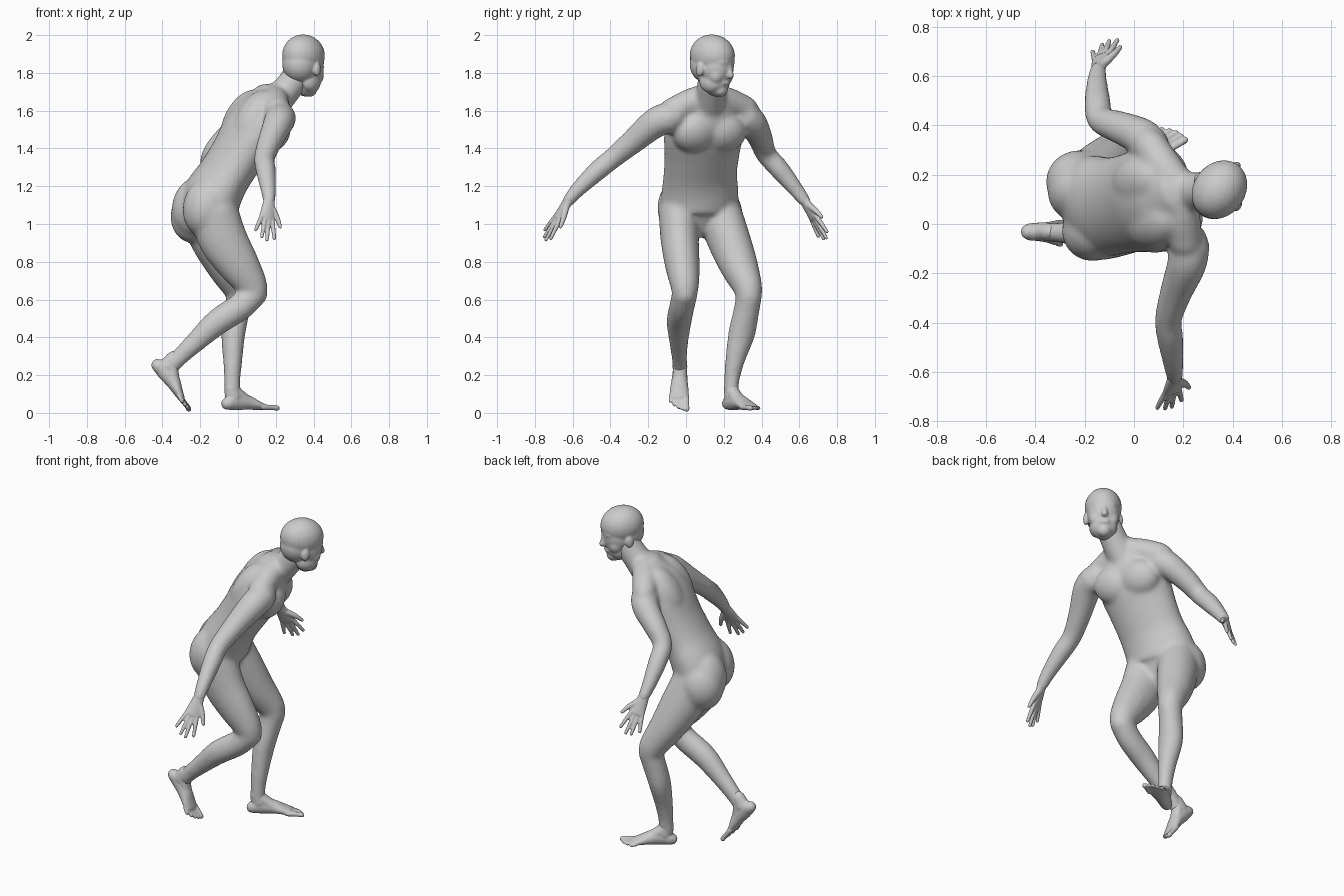
import bpy, bmesh, math
from mathutils import Vector, Matrix

SIDE = Vector((-0.34, 0.94, 0))     # hip / shoulder axis, pointing to the figure's left


def tube(bm, stations, side=SIDE, n=20, sub=5):
    """Closed loft of ellipses (x, y, z, half width[, half depth]) along a smooth path."""
    st = [tuple(s) if len(s) == 5 else tuple(s) + (s[3],) for s in stations]
    st = [Vector(s) for s in st]
    p = [st[0] * 2 - st[1]] + st + [st[-1] * 2 - st[-2]]
    path = []
    for i in range(1, len(p) - 2):
        a, b, c, d = p[i - 1:i + 3]
        for k in range(sub + (i == len(p) - 3)):
            t = k / sub
            path.append((b * 2 + (c - a) * t + (a * 2 - b * 5 + c * 4 - d) * t * t
                         + (b * 3 - a - c * 3 + d) * t ** 3) * 0.5)
    pos = [Vector(q[:3]) for q in path]
    rings = []
    last = len(path) - 1
    for i, q in enumerate(path):
        tan = (pos[min(i + 1, last)] - pos[max(i - 1, 0)]).normalized()
        s = Vector(side)
        s = (s - tan * s.dot(tan)).normalized()
        u = tan.cross(s)
        a, b = q[3:]
        caps = [(0, 1)]
        if i == 0:
            caps = [(-0.95, 0.3), (-0.7, 0.7), (0, 1)]
        elif i == last:
            caps = [(0, 1), (0.7, 0.7), (0.95, 0.3)]
        for off, f in caps:
            c = pos[i] + tan * off * min(a, b)
            rings.append([bm.verts.new(c + s * a * f * math.cos(2 * math.pi * k / n)
                                       + u * b * f * math.sin(2 * math.pi * k / n)) for k in range(n)])
    for r, q in zip(rings, rings[1:]):
        for k in range(n):
            bm.faces.new((r[k], r[(k + 1) % n], q[(k + 1) % n], q[k]))
    bm.faces.new(rings[0][::-1])
    bm.faces.new(rings[-1])


def frame(origin, turn, lean):
    return (Matrix.Translation(origin) @ Matrix.Rotation(math.radians(turn), 4, 'Z')
            @ Matrix.Rotation(math.radians(lean), 4, 'Y'))


def blob(bm, c, r, fr):
    m = fr @ Matrix.Translation(c) @ Matrix.Diagonal((*r, 1))
    bmesh.ops.create_uvsphere(bm, u_segments=24, v_segments=16, radius=1, matrix=m)


def finish(bm, name, voxel, smooth):
    """Fuse overlapping volumes into one smooth skin."""
    bmesh.ops.recalc_face_normals(bm, faces=bm.faces)
    me = bpy.data.meshes.new(name)
    bm.to_mesh(me)
    bm.free()
    ob = bpy.data.objects.new(name, me)
    bpy.context.collection.objects.link(ob)
    rm = ob.modifiers.new("fuse", 'REMESH')
    rm.mode = 'VOXEL'
    rm.voxel_size = voxel
    rm.use_smooth_shade = True
    sm = ob.modifiers.new("soften", 'SMOOTH')
    sm.factor = 0.5
    sm.iterations = smooth


# torso and neck
bm = bmesh.new()
tube(bm, [(-0.16, 0.07, 1.045, .16, .12), (-0.155, 0.072, 1.085, .207, .145), (-0.13, 0.073, 1.16, .21, .148),
          (-0.07, 0.075, 1.26, .200, .135), (0.0, 0.085, 1.37, .205, .138), (0.065, 0.095, 1.48, .217, .148),
          (0.115, 0.11, 1.57, .205, .138), (0.15, 0.125, 1.635, .15, .11)], n=32)
tube(bm, [(0.16, 0.12, 1.60, .09), (0.24, 0.13, 1.69, .080), (0.30, 0.14, 1.77, .076), (0.32, 0.14, 1.83, .07)])
# trapezius slopes
for end in ((0.21, -0.08, 1.595, .07), (0.065, 0.32, 1.605, .07)):
    tube(bm, [(0.20, 0.13, 1.68, .07), ((0.18 + end[0]) / 2, (0.14 + end[1]) / 2, 1.645, .075), end], side=(0, 0, 1))
chest, hips = frame((0.09, 0.10, 1.50), 20, 31), frame((-0.15, 0.07, 1.08), 20, 12)
for s in (-1, 1):
    blob(bm, (0.072, s * 0.08, 0.02), (.083, .125, .11), chest)          # chest muscles
    blob(bm, (-0.065, s * 0.085, 0.03), (.09, .11, .17), chest)          # shoulder blades
    blob(bm, (-0.015, s * 0.135, -0.01), (.105, .075, .13), chest)       # flanks
    blob(bm, (-0.05, s * 0.085, 0.0), (.125, .125, .16), hips)           # buttocks
blob(bm, (-0.03, 0.125, -0.04), (.13, .125, .15), hips)                  # hip pushed out over the standing leg
# right leg (trailing, heel raised)
tube(bm, [(-0.13, -0.037, 1.07, .110, .13), (-0.08, -0.033, 0.92, .102, .13), (0.0, -0.02, 0.79, .093, .112),
          (0.065, -0.008, 0.69, .079, .088), (0.09, -0.005, 0.63, .067, .072)], side=(0, 1, 0))
tube(bm, [(0.09, -0.005, 0.635, .068, .070), (0.01, -0.022, 0.56, .067, .073), (-0.11, -0.037, 0.48, .066, .070),
          (-0.23, -0.038, 0.37, .050, .055), (-0.315, -0.035, 0.29, .041, .047), (-0.36, -0.033, 0.24, .038, .045)],
     side=(0, 1, 0))
# left leg (supporting)
tube(bm, [(-0.185, 0.175, 1.07, .115, .125), (-0.135, 0.222, 0.93, .114, .125), (-0.065, 0.28, 0.78, .102, .103),
          (-0.005, 0.325, 0.67, .079, .083), (0.015, 0.335, 0.61, .068, .070)])
tube(bm, [(0.015, 0.335, 0.63, .069, .070), (-0.005, 0.32, 0.54, .069, .068), (-0.025, 0.295, 0.42, .073, .063),
          (-0.028, 0.26, 0.28, .053, .052), (-0.03, 0.242, 0.17, .041, .044), (-0.028, 0.238, 0.08, .038, .045)])
# arms
tube(bm, [(0.225, -0.08, 1.565, .084), (0.215, -0.16, 1.537, .081), (0.17, -0.28, 1.437, .066),
          (0.14, -0.385, 1.35, .056), (0.147, -0.465, 1.285, .054), (0.16, -0.57, 1.185, .042),
          (0.165, -0.625, 1.12, .034)])
tube(bm, [(0.07, 0.31, 1.57, .082), (0.03, 0.355, 1.53, .077), (-0.065, 0.395, 1.45, .066),
          (-0.135, 0.425, 1.37, .056), (-0.148, 0.495, 1.29, .054), (-0.15, 0.58, 1.185, .042),
          (-0.145, 0.63, 1.12, .034)])
finish(bm, "body", 0.009, 28)

# head, turned to the figure's left and slightly bowed
H = frame((0.348, 0.141, 1.862), 54, 6)
bm = bmesh.new()
blob(bm, (-0.005, 0, 0.030), (.127, .106, .111), H)          # skull
blob(bm, (-0.030, 0, -0.020), (.098, .094, .100), H)         # back of the head
blob(bm, (0.030, 0, -0.030), (.091, .092, .115), H)          # upper face
blob(bm, (0.034, 0, -0.085), (.076, .076, .100), H)          # lower face
blob(bm, (0.066, 0, -0.145), (.040, .042, .038), H)          # chin
blob(bm, (0.086, 0, 0.004), (.034, .068, .034), H)           # brow
blob(bm, (0.066, 0, -0.100), (.043, .050, .050), H)          # mouth
tube(bm, [(*(H @ Vector((0.104, 0, 0.0))), .014), (*(H @ Vector((0.116, 0, -0.038))), .016),
          (*(H @ Vector((0.124, 0, -0.062))), .020)])        # nose
blob(bm, (0.103, 0, -0.105), (.014, .030, .013), H)          # lips
for s in (-1, 1):
    blob(bm, (0.084, s * 0.036, -0.030), (.018, .024, .020), H)          # eyes
    blob(bm, (0.060, s * 0.044, -0.070), (.042, .040, .050), H)          # cheeks
    blob(bm, (-0.008, s * 0.099, -0.045), (.025, .015, .038), H)         # ears
    blob(bm, (0.025, s * 0.040, -0.110), (.065, .040, .055), H)          # jaw
finish(bm, "head", 0.006, 10)


def hand(name, wrist, tip, fwd):
    """Palm, four spread fingers and a thumb on the fwd side."""
    bm = bmesh.new()
    w, t, f = Vector(wrist), Vector(tip), Vector(fwd)
    d = t - w
    f = (f - d * f.dot(d) / d.length_squared).normalized()
    tube(bm, [(*(w - d * 0.05), .030, .026), (*(w + d * 0.2), .038, .021), (*(w + d * 0.45), .045, .017)], side=f)
    for off, reach, spread in ((1.5, .92, 1.9), (0.5, 1.02, 1.6), (-0.5, .99, 1.6), (-1.5, .86, 1.85)):
        a = w + d * 0.42 + f * off * 0.020
        b = w + d * reach + f * off * 0.020 * spread
        tube(bm, [(*a, .0125), (*a.lerp(b, .5), .012), (*b, .0095)], n=10, side=f)
    a, b = w + d * 0.15 + f * 0.02, w + d * 0.56 + f * 0.082
    tube(bm, [(*a, .019), (*(a.lerp(b, .5) + f * 0.006), .015), (*b, .010)], n=10, side=d.cross(f))
    finish(bm, name, 0.005, 3)


hand("right_hand", (0.165, -0.625, 1.12), (0.14, -0.745, 0.925), (0.8, 0.46, 0))
hand("left_hand", (-0.145, 0.63, 1.12), (-0.115, 0.735, 0.925), (0.8, 0.46, 0))


def foot(name, heel, along, medial):
    """Foot with toes; heel is the back of the sole, medial points to the big toe."""
    bm = bmesh.new()
    o, d, m = Vector(heel), Vector(along).normalized(), Vector(medial).normalized()
    up = d.cross(m)
    up = -up if up.z < 0 else up

    def at(x, y, z):
        return o + d * x + m * y + up * z
    tube(bm, [(*at(.037, 0, .038), .035, .036), (*at(.085, 0, .050), .038, .049), (*at(.15, -.002, .045), .043, .041),
              (*at(.21, -.004, .030), .051, .027), (*at(.25, -.004, .021), .050, .018)], side=m)
    tube(bm, [(*at(.062, 0, .130), .035, .040), (*at(.08, 0, .07), .040, .050)], side=m)
    tube(bm, [(*at(.075, 0, .105), .036, .034), (*at(.13, 0, .065), .038, .032), (*at(.19, 0, .035), .04, .03)], side=m)
    for i in range(5):
        r = .016 if i == 0 else .0115
        y = 0.036 - i * 0.0205 - (0.004 if i else 0)
        tip = 0.320 - 0.0035 * i * i
        tube(bm, [(*at(.235, y * .95, .018), r), (*at(tip - .02, y, .016), r * .9), (*at(tip, y, .013), r)], n=10, side=m)
    finish(bm, name, 0.005, 8)


foot("left_foot", (-0.086, 0.204, 0.012), (0.85, 0.52, 0), (0.52, -0.85, 0))
foot("right_foot", (-0.478, -0.032, 0.255), (0.65, 0, -0.76), (0, 1, 0))
